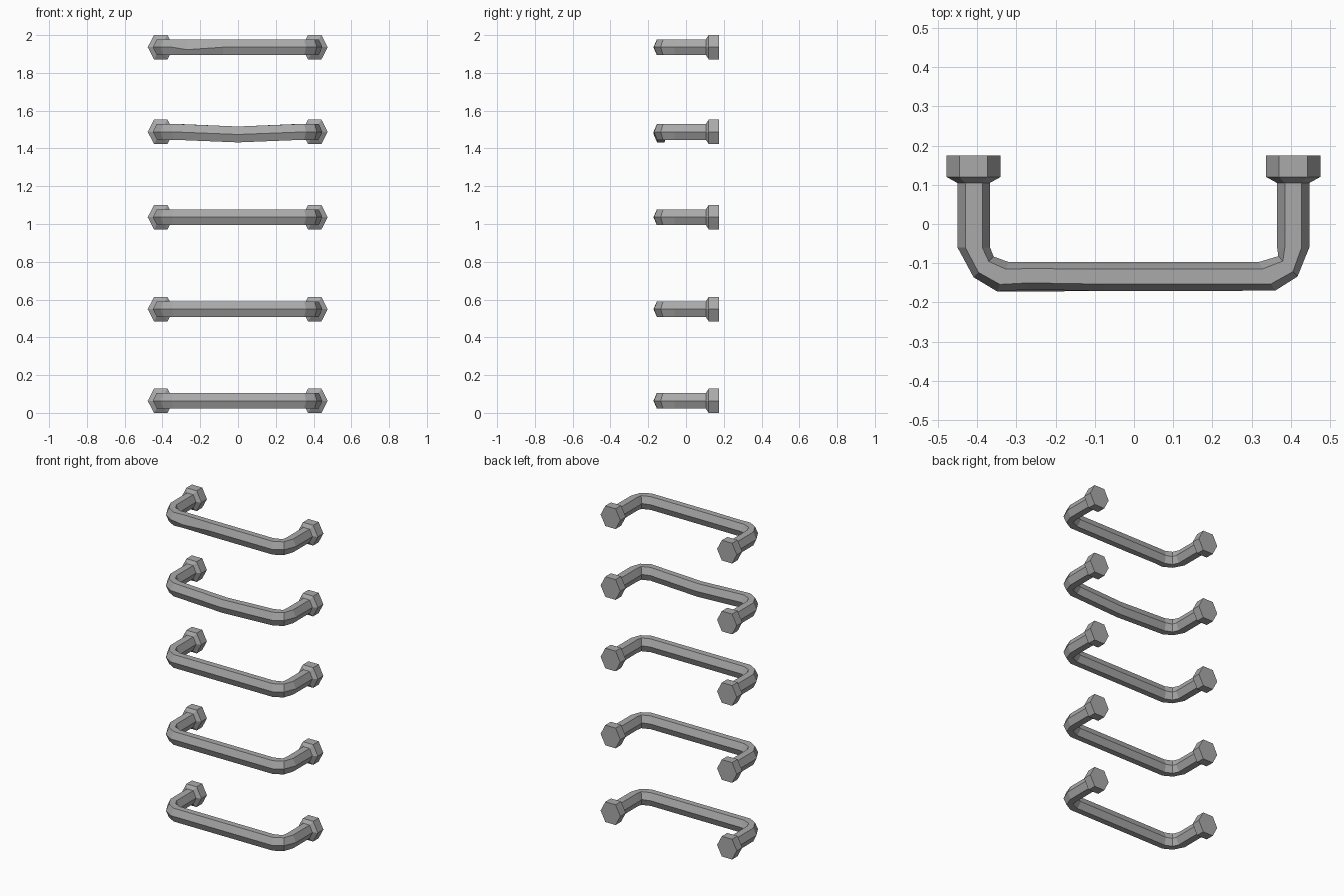
import bpy
import bmesh

cube = bpy.data.objects.get("Cube")
if cube:
    bpy.data.objects.remove(cube, do_unlink=True)

steel = bpy.data.materials.new("grey steel")
steel.use_nodes = True
grey = (0.4, 0.4, 0.4, 1)
steel.diffuse_color = grey
steel.node_tree.nodes["Principled BSDF"].inputs["Base Color"].default_value = grey


def hexagon(outer, inner, z, half, ridge=0.0):
    """Hexagon spanning outer to inner, flat on top and bottom."""
    def at(t, dz):
        return (outer[0] + (inner[0] - outer[0]) * t,
                outer[1] + (inner[1] - outer[1]) * t, z + dz)
    return [at(0, ridge), at(0.24, half), at(0.76, half),
            at(1, 0), at(0.76, -half), at(0.24, -half)]


def loft(name, rings):
    """Skin a closed tube through a list of hexagon rings."""
    bm = bmesh.new()
    loops = [[bm.verts.new(p) for p in ring] for ring in rings]
    for a, b in zip(loops, loops[1:]):
        for i in range(6):
            j = (i + 1) % 6
            bm.faces.new((a[i], a[j], b[j], b[i]))
    bm.faces.new(loops[0])
    bm.faces.new(loops[-1])
    bmesh.ops.recalc_face_normals(bm, faces=bm.faces)
    mesh = bpy.data.meshes.new(name)
    bm.to_mesh(mesh)
    bm.free()
    mesh.materials.append(steel)
    bpy.context.collection.objects.link(bpy.data.objects.new(name, mesh))


# Outer and inner points of the bent bar, from one wall end to the other
LEFT_BEND = [((-0.45, 0.115), (-0.367, 0.115)), ((-0.45, -0.06), (-0.367, -0.06)),
             ((-0.409, -0.136), (-0.358, -0.083)), ((-0.349, -0.172), (-0.32, -0.097))]
RIGHT_BEND = [((0.36, -0.17), (0.318, -0.097)), ((0.417, -0.134), (0.368, -0.082)),
              ((0.447, -0.06), (0.365, -0.06)), ((0.447, 0.115), (0.365, 0.115))]
BAR = 0.042


def rung(number, z, sag=0.0, dented=False):
    rings = [hexagon(o, i, z, BAR) for o, i in LEFT_BEND]
    if dented:  # shallow knock in the front ridge
        rings.append(hexagon((-0.27, -0.167), (-0.27, -0.097), z, BAR, -0.013))
        rings.append(hexagon((-0.08, -0.171), (-0.08, -0.097), z, BAR))
    rings.append(hexagon((0, -0.171), (0, -0.097), z - sag, BAR))
    rings += [hexagon(o, i, z, BAR) for o, i in RIGHT_BEND]
    loft(f"rung_{number}", rings)

    # Hexagonal wall nuts with a chamfered collar
    for side, x in (("right", -0.409), ("left", 0.406)):
        profile = [(0.105, 0.042, BAR), (0.12, 0.069, 0.064), (0.175, 0.069, 0.064)]
        loft(f"{side}_nut_{number}",
             [hexagon((x - r, y), (x + r, y), z, h) for y, r, h in profile])


# Five stacked rungs: the fourth is bent, the top one is dented
for n, height in enumerate((0.064, 0.549, 1.036, 1.488, 1.936), 1):
    rung(n, height, sag=0.014 if n == 4 else 0.0, dented=n == 5)
